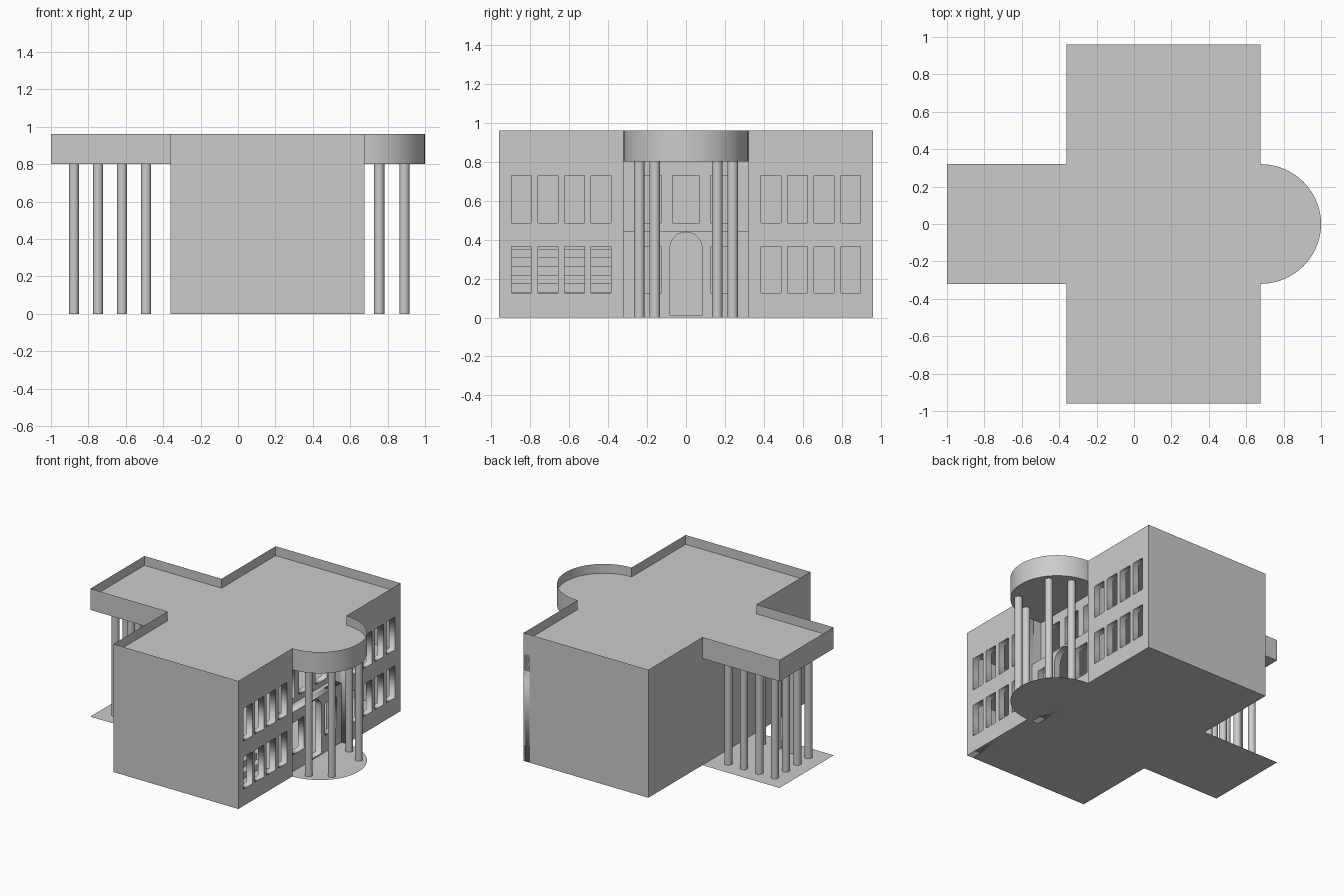
import bpy
import math

cube = bpy.data.objects.get("Cube")
if cube:
    bpy.data.objects.remove(cube, do_unlink=True)

grey = bpy.data.materials.new("plain grey")
grey.use_nodes = True
colour = (0.6, 0.6, 0.6, 1)
grey.diffuse_color = colour
grey.node_tree.nodes["Principled BSDF"].inputs["Base Color"].default_value = colour

# Main dimensions
BACK_X, FACE_X = -0.36, 0.675
HALF_Y, WING_Y = 0.96, 0.32
FLOOR_Z, CANOPY_Z, DECK_Z, TOP_Z = 0.445, 0.80, 0.89, 0.96
WALL = 0.05
LOWER_IN, UPPER_IN = 0.04, 0.12   # setbacks of the entrance bay


def link(name, data, smooth=False):
    obj = bpy.data.objects.new(name, data)
    bpy.context.collection.objects.link(obj)
    if not data.materials:
        data.materials.append(grey)
    if smooth:
        bpy.ops.object.select_all(action="DESELECT")
        obj.select_set(True)
        bpy.context.view_layer.objects.active = obj
        bpy.ops.object.shade_smooth_by_angle(angle=math.radians(30))
    return obj


def strip(name, pts, z0, z1, closed=False, smooth=False):
    """Upright wall following a plan line."""
    n = len(pts)
    verts = [(x, y, z) for z in (z0, z1) for x, y in pts]
    count = n if closed else n - 1
    faces = [(i, (i + 1) % n, n + (i + 1) % n, n + i) for i in range(count)]
    mesh = bpy.data.meshes.new(name)
    mesh.from_pydata(verts, [], faces)
    return link(name, mesh, smooth)


def slab(name, pts, z, up=True):
    """Flat sheet filling a plan outline."""
    pts = pts if up else pts[::-1]
    mesh = bpy.data.meshes.new(name)
    mesh.from_pydata([(x, y, z) for x, y in pts], [], [list(range(len(pts)))])
    return link(name, mesh)


def rect(a, b, c, d):
    return [(a, c), (b, c), (b, d), (a, d)]


def pierced_wall(name, x, outline, holes):
    """Wall facing +x with openings, given in (y, z)."""
    curve = bpy.data.curves.new(name, "CURVE")
    curve.dimensions, curve.fill_mode = "2D", "BOTH"
    curve.extrude = WALL / 2
    for pts in [outline] + holes:
        spline = curve.splines.new("POLY")
        spline.points.add(len(pts) - 1)
        for point, (u, v) in zip(spline.points, pts):
            point.co = (u, v, 0, 1)
        spline.use_cyclic_u = True
    temp = bpy.data.objects.new(name + "_curve", curve)
    bpy.context.collection.objects.link(temp)
    graph = bpy.context.evaluated_depsgraph_get()
    mesh = bpy.data.meshes.new_from_object(temp.evaluated_get(graph))
    bpy.data.objects.remove(temp, do_unlink=True)
    mesh.materials.clear()
    obj = link(name, mesh)
    obj.rotation_euler = (math.pi / 2, 0, math.pi / 2)
    obj.location.x = x - WALL / 2
    return obj


def column(name, x, y):
    bpy.ops.mesh.primitive_cylinder_add(
        vertices=24, radius=0.027, depth=CANOPY_Z, location=(x, y, CANOPY_Z / 2))
    obj = bpy.context.object
    obj.name = name
    obj.data.materials.append(grey)
    bpy.ops.object.shade_smooth_by_angle(angle=math.radians(30))


# Plan outline: main block, rear wing and round porch
arc = [(FACE_X + 0.325 * math.cos(a), WING_Y * math.sin(a))
       for a in (math.pi * (i / 40 - 0.5) for i in range(41))]
plan = ([(BACK_X, -HALF_Y), (FACE_X, -HALF_Y)] + arc +
        [(FACE_X, HALF_Y), (BACK_X, HALF_Y), (BACK_X, WING_Y),
         (-1, WING_Y), (-1, -WING_Y), (BACK_X, -WING_Y)])

slab("ground_floor", plan, 0.001)
slab("ground_underside", plan, 0, up=False)
slab("canopy_underside", plan, CANOPY_Z, up=False)
slab("roof_deck", plan, DECK_Z)
strip("roof_parapet", plan, CANOPY_Z, TOP_Z, closed=True, smooth=True)

# Blank outer walls
strip("outer_walls", [(FACE_X, HALF_Y), (BACK_X, HALF_Y),
                      (BACK_X, -HALF_Y), (FACE_X, -HALF_Y)], 0, CANOPY_Z)

# Upper floor, stepped back at the entrance bay
inner_x = FACE_X - WALL
bay_x = FACE_X - LOWER_IN
upper_plan = [(BACK_X, -HALF_Y), (inner_x, -HALF_Y), (inner_x, -WING_Y),
              (bay_x, -WING_Y), (bay_x, WING_Y), (inner_x, WING_Y),
              (inner_x, HALF_Y), (BACK_X, HALF_Y)]
slab("upper_floor", upper_plan, FLOOR_Z)
slab("upper_floor_underside", upper_plan, FLOOR_Z - 0.005, up=False)

# Window walls on both sides of the entrance
LOWER, UPPER = (0.125, 0.365), (0.485, 0.73)
for side, label in ((1, "left"), (-1, "right")):
    holes = []
    for i in range(4):
        a = 0.385 + 0.1365 * i
        lo, hi = sorted((side * a, side * (a + 0.102)))
        holes += [rect(lo, hi, *row) for row in (LOWER, UPPER)]
    lo, hi = sorted((side * WING_Y, side * HALF_Y))
    pierced_wall(label + "_window_wall", FACE_X, rect(lo, hi, 0, CANOPY_Z), holes)
    strip(label + "_bay_return", [(FACE_X - UPPER_IN - WALL, side * WING_Y),
                                  (FACE_X, side * WING_Y)][::side], 0, CANOPY_Z)

# Entrance bay: arched doorway below, three windows above
door = [(-0.083, 0.01), (0.083, 0.01)] + [
    (0.083 * math.cos(math.pi * i / 16), 0.355 + 0.083 * math.sin(math.pi * i / 16))
    for i in range(17)]


def side_windows(row):
    return [rect(-0.26, -0.125, *row), rect(0.125, 0.26, *row)]


pierced_wall("entrance_wall", bay_x, rect(-WING_Y, WING_Y, 0, FLOOR_Z),
             [door] + side_windows(LOWER))
pierced_wall("balcony_wall", FACE_X - UPPER_IN,
             rect(-WING_Y, WING_Y, FLOOR_Z, CANOPY_Z),
             [rect(-0.07, 0.07, *UPPER)] + side_windows(UPPER))

# Indoor stairs behind the lower right windows
for i in range(10):
    rise = FLOOR_Z * (i + 1) / 10 - 0.006
    bpy.ops.mesh.primitive_cube_add(size=1, location=(0.5 - 0.05 * i, -0.665, rise / 2 + 0.002))
    step = bpy.context.object
    step.name = "stair_step"
    step.scale = (0.05, 0.57, rise)
    step.data.materials.append(grey)

# Columns under the porch and around the rear wing
for side in (1, -1):
    column("porch_column", 0.755, side * 0.24)
    column("porch_column", 0.89, side * 0.16)
    for i in range(4):
        column("wing_column", -0.877 + 0.1285 * i, side * 0.2)
    column("wing_column", -0.877, side * 0.067)
